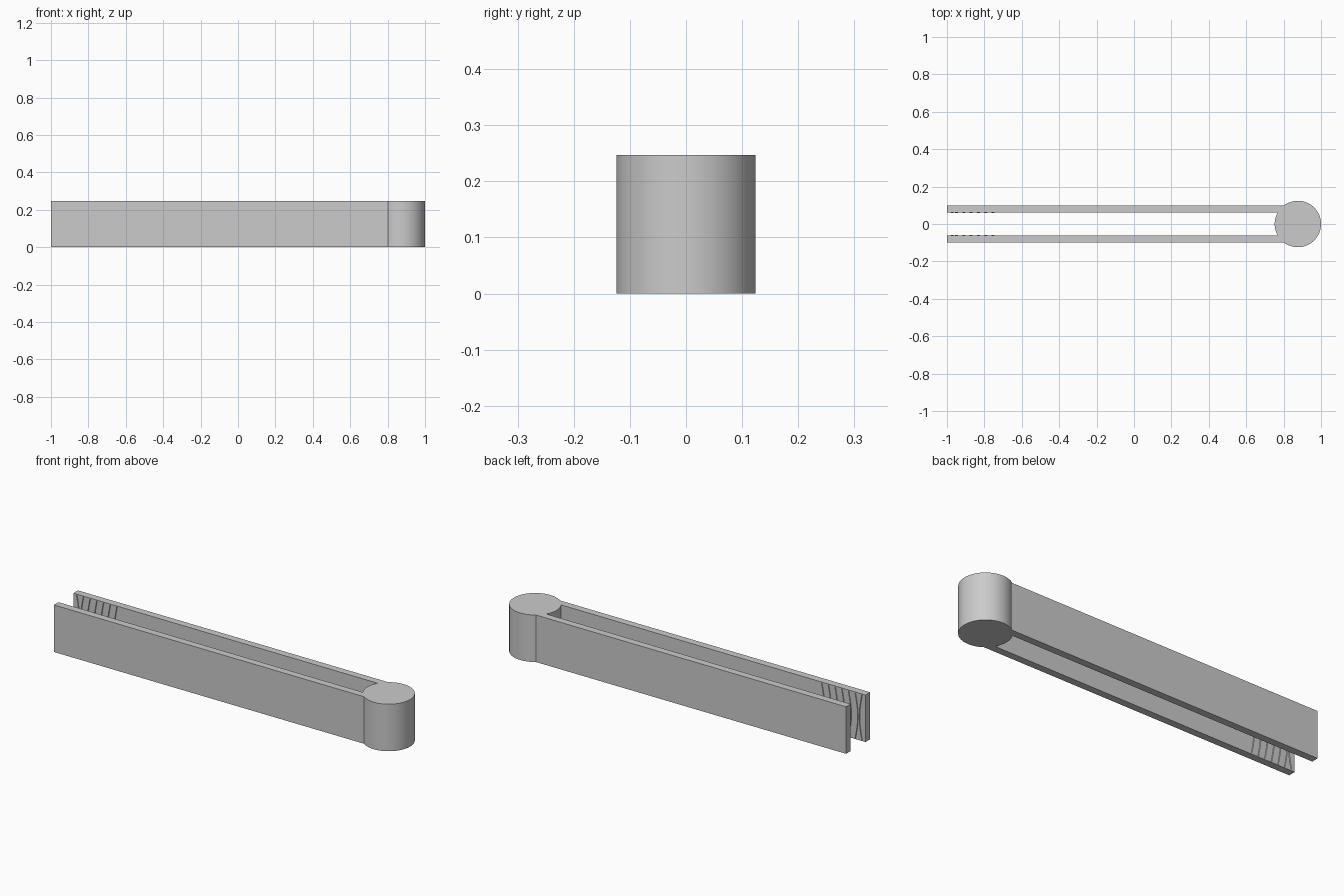
import bpy, bmesh, math

cube = bpy.data.objects.get("Cube")
if cube:
    bpy.data.objects.remove(cube, do_unlink=True)

HEIGHT = 0.247
INNER, OUTER = 0.062, 0.1
RADIUS = 0.124
PIVOT_X = 1 - RADIUS
TIP_X = -1.0

grey = bpy.data.materials.new("plain grey")
grey.use_nodes = True
colour = (0.6, 0.6, 0.6, 1)
grey.diffuse_color = colour
grey.node_tree.nodes["Principled BSDF"].inputs["Base Color"].default_value = colour


def finish(bm, name, smooth=False):
    bmesh.ops.recalc_face_normals(bm, faces=bm.faces)
    mesh = bpy.data.meshes.new(name)
    bm.to_mesh(mesh)
    bm.free()
    mesh.materials.append(grey)
    obj = bpy.data.objects.new(name, mesh)
    bpy.context.collection.objects.link(obj)
    if smooth:
        bpy.ops.object.select_all(action='DESELECT')
        obj.select_set(True)
        bpy.context.view_layer.objects.active = obj
        bpy.ops.object.shade_smooth_by_angle(angle=math.radians(35))
    return obj


def extrude_profile(name, points, smooth=False):
    bm = bmesh.new()
    face = bm.faces.new([bm.verts.new((x, y, 0)) for x, y in points])
    result = bmesh.ops.extrude_face_region(bm, geom=[face])
    top = [v for v in result["geom"] if isinstance(v, bmesh.types.BMVert)]
    bmesh.ops.translate(bm, verts=top, vec=(0, 0, HEIGHT))
    return finish(bm, name, smooth)


def add_ridge(bm, x, bow, side, half_width=0.002, depth=0.003, steps=12):
    # Low three-sided rib, bowed along the arm as it climbs
    rings = []
    for i in range(steps + 1):
        t = i / steps
        cx = x + bow * math.sin(math.pi * t)
        z = HEIGHT * (0.02 + 0.96 * t)
        rings.append([bm.verts.new((cx + dx, side * (INNER + dy), z))
                      for dx, dy in ((-half_width, 0.001), (0, -depth), (half_width, 0.001))])
    for a, b in zip(rings, rings[1:]):
        for j in range(3):
            k = (j + 1) % 3
            bm.faces.new((a[j], a[k], b[k], b[j]))
    bm.faces.new(rings[0])
    bm.faces.new(rings[-1])


# Round pivot post joining the arms
turn = [2 * math.pi * i / 96 for i in range(96)]
extrude_profile("pivot_post",
                [(PIVOT_X + RADIUS * math.cos(a), RADIUS * math.sin(a)) for a in turn],
                smooth=True)

# Flat arms, trimmed to the curve of the post, with grip ridges inside the tips
for label, side in (("front", -1), ("back", 1)):
    ends = []
    for i in range(6):
        y = INNER + (OUTER - INNER) * i / 5
        ends.append((PIVOT_X - math.sqrt(RADIUS ** 2 - y ** 2), side * y))
    extrude_profile(label + "_arm", [(TIP_X, side * INNER)] + ends + [(TIP_X, side * OUTER)])

    bm = bmesh.new()
    for i in range(7):
        add_ridge(bm, TIP_X + 0.02 + 0.039 * i, 0.015 if i == 0 else -0.015, side)
    finish(bm, label + "_grip_ridges")
